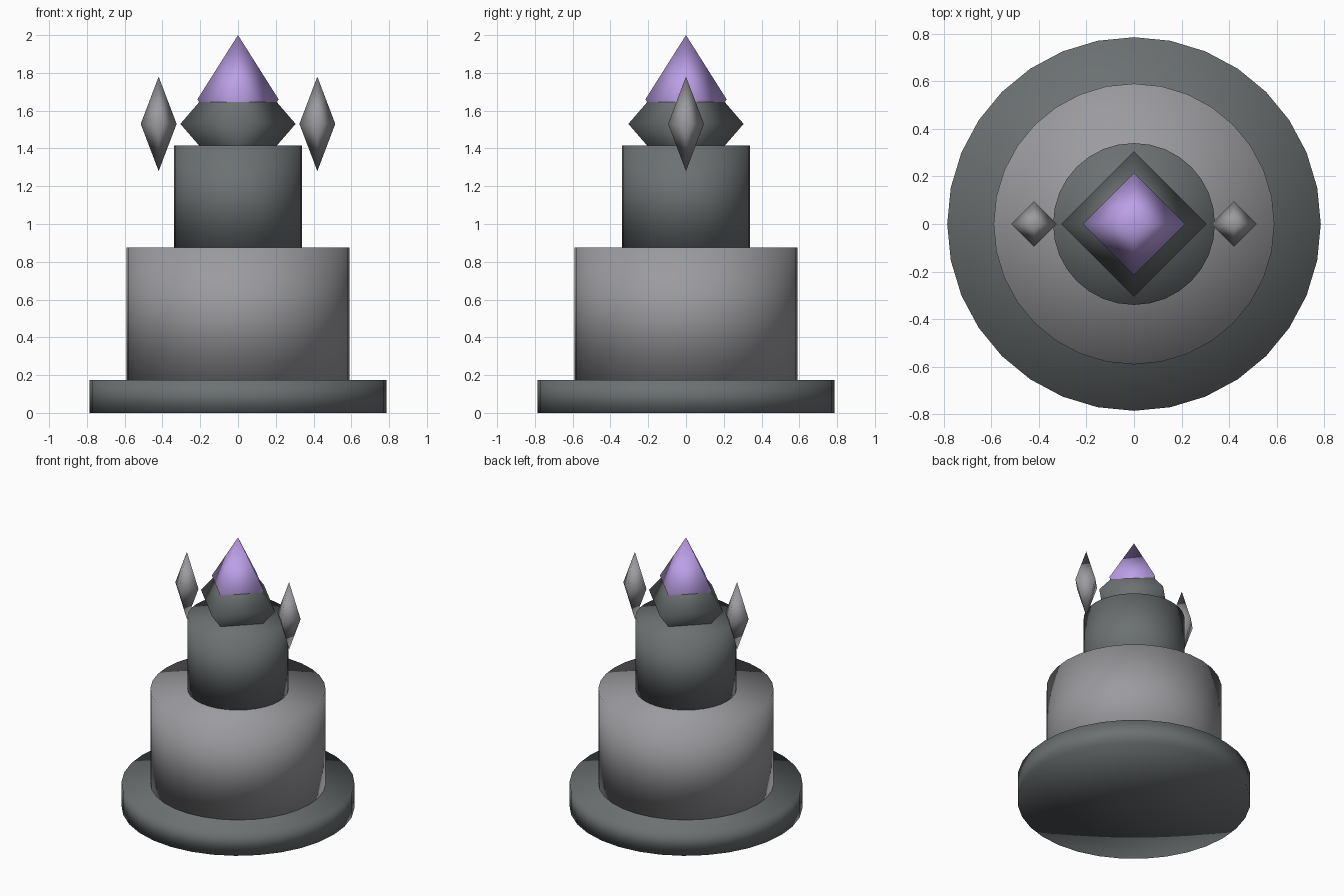
import bpy

cube = bpy.data.objects.get("Cube")
if cube:
    bpy.data.objects.remove(cube, do_unlink=True)


def material(name, rgb):
    mat = bpy.data.materials.new(name)
    mat.use_nodes = True
    colour = (*rgb, 1.0)
    mat.diffuse_color = colour
    mat.node_tree.nodes["Principled BSDF"].inputs["Base Color"].default_value = colour
    return mat


dark_stone = material("dark stone", (0.15, 0.165, 0.17))
light_stone = material("light stone", (0.33, 0.33, 0.35))
violet = material("violet crystal", (0.50, 0.35, 0.80))


def finish(name, mat):
    obj = bpy.context.object
    obj.name = obj.data.name = name
    obj.data.materials.append(mat)
    bpy.ops.object.shade_smooth()
    return obj


def drum(name, radius, bottom, top, mat):
    """Round tier with soft shading that runs over its rims."""
    bpy.ops.mesh.primitive_cylinder_add(
        vertices=32, radius=radius, depth=top - bottom,
        end_fill_type='TRIFAN', location=(0, 0, (bottom + top) / 2))
    return finish(name, mat)


def crystal(name, x, z, radius, half_height, mat):
    """Four-sided double pyramid with its corners on the x and y axes."""
    verts = [(radius, 0, 0), (0, radius, 0), (-radius, 0, 0), (0, -radius, 0),
             (0, 0, half_height), (0, 0, -half_height)]
    faces = []
    for i in range(4):
        j = (i + 1) % 4
        faces += [(i, j, 4), (j, i, 5)]
    mesh = bpy.data.meshes.new(name)
    mesh.from_pydata(verts, [], faces)
    obj = bpy.data.objects.new(name, mesh)
    obj.location = (x, 0, z)
    bpy.context.collection.objects.link(obj)
    bpy.ops.object.select_all(action='DESELECT')
    obj.select_set(True)
    bpy.context.view_layer.objects.active = obj
    return finish(name, mat)


# Stacked round tiers
drum("base", 0.785, 0.0, 0.175, dark_stone)
drum("middle_tier", 0.59, 0.175, 0.875, light_stone)
drum("tower", 0.34, 0.875, 1.415, dark_stone)

# Crown stone and the violet point rising from it
crystal("crown_stone", 0, 1.53, 0.305, 0.353, dark_stone)
crystal("violet_point", 0, 1.66, 0.215, 0.34, violet)

# Floating shards on both sides
for side, sign in (("left", 1), ("right", -1)):
    crystal(f"{side}_shard", sign * 0.42, 1.53, 0.095, 0.25, light_stone)
